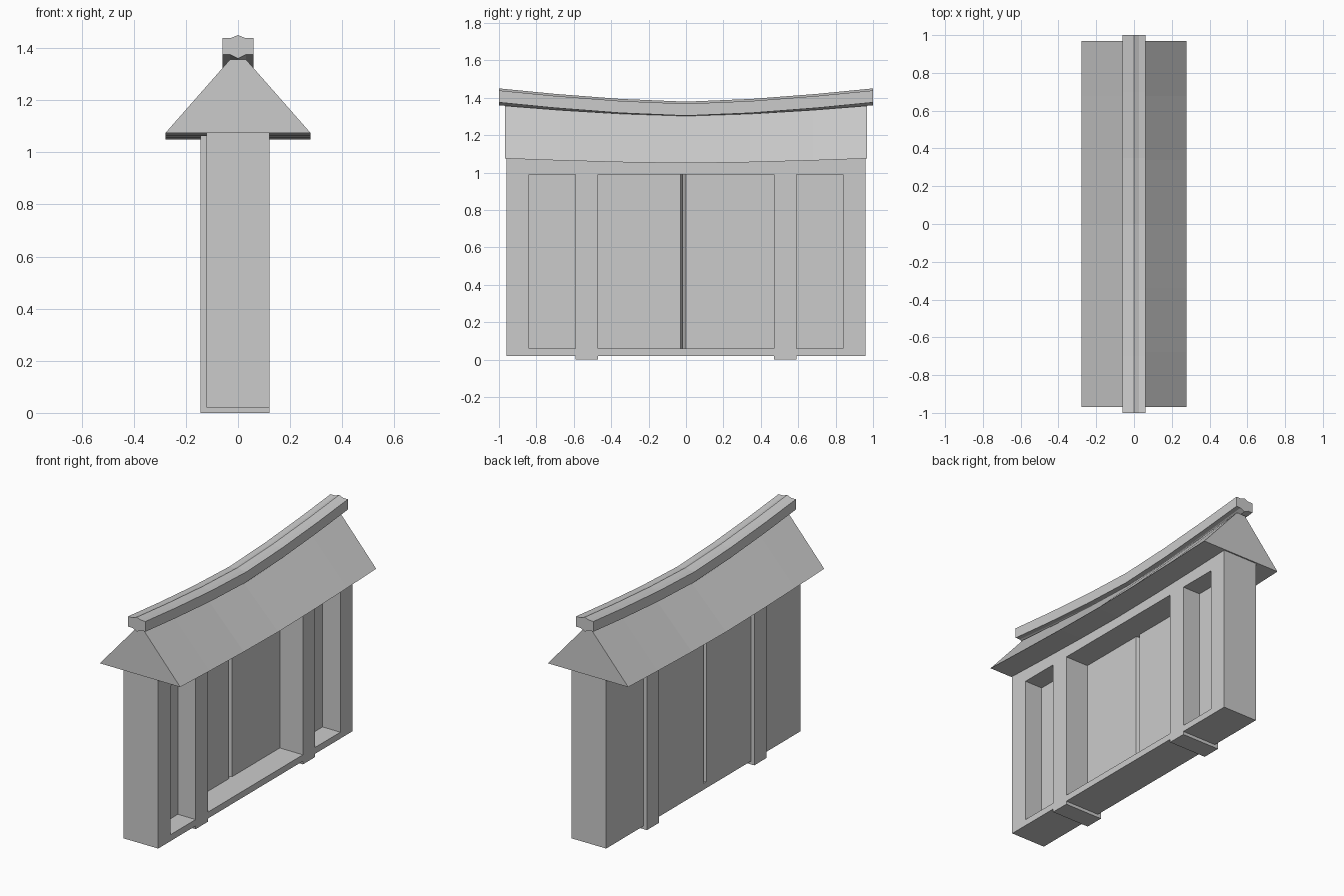
import bpy, bmesh

if "Cube" in bpy.data.objects:
    bpy.data.objects.remove(bpy.data.objects["Cube"])


def finish(name, bm):
    bmesh.ops.recalc_face_normals(bm, faces=bm.faces)
    mesh = bpy.data.meshes.new(name)
    bm.to_mesh(mesh)
    bm.free()
    ob = bpy.data.objects.new(name, mesh)
    bpy.context.collection.objects.link(ob)
    return ob


def loft(name, sections):
    """Skin equal-length closed sections and cap both ends."""
    bm = bmesh.new()
    rings = [[bm.verts.new(p) for p in s] for s in sections]
    n = len(rings[0])
    for a, b in zip(rings, rings[1:]):
        for i in range(n):
            j = (i + 1) % n
            bm.faces.new((a[i], a[j], b[j], b[i]))
    bm.faces.new(rings[0])
    bm.faces.new(rings[-1])
    return finish(name, bm)


def prism(name, outline, z0, z1):
    return loft(name, [[(x, y, z) for x, y in outline] for z in (z0, z1)])


def box(name, x0, x1, y0, y1, z0, z1):
    return prism(name, [(x0, y0), (x1, y0), (x1, y1), (x0, y1)], z0, z1)


W = 0.12          # half thickness of the wall
L = 0.96          # half length of the wall
Z0, Z1 = 0.06, 0.99

# Wall frame: sill, top beam, mirrored posts and recessed side panels
box("sill", -W, W, -L, L, 0.02, Z0)
box("top_beam", -W, W, -L, L, Z1, 1.085)
for side, s in (("front", -1), ("back", 1)):
    def span(a, b):
        return sorted((s * a, s * b))
    box(side + "_end_post", -W, W, *span(0.84, L), Z0, Z1)
    box(side + "_gate_post", -0.143, W, *span(0.47, 0.59), 0.0, 1.065)
    box(side + "_side_panel", -W, -0.003, *span(0.59, 0.84), Z0, Z1)

# Pair of doors meeting at a narrow groove seen on both faces
XF, XM = -0.04, -0.08
prism("front_door", [(-W, -0.47), (XF, -0.47), (XF, -0.03),
                     (XM, -0.016), (-W, -0.03)], Z0, Z1)
prism("back_door", [(-W, 0.47), (XF, 0.47), (XF, 0.0),
                    (XM, -0.014), (-W, 0.0)], Z0, Z1)

# Sagging gable roof and overhanging ridge cap
stations = [-1, -0.7, -0.35, 0, 0.35, 0.7, 1]


def roof_section(t):
    k = abs(t) ** 1.5
    eave, top = 1.05 + 0.025 * k, 1.302 + 0.055 * k
    y = t * 0.968
    return [(-0.278, y, eave), (0.278, y, eave), (0.03, y, top), (-0.03, y, top)]


cap = [(-0.06, -0.075), (-0.03, -0.075), (0, -0.09), (0.03, -0.075), (0.06, -0.075),
       (0.06, -0.011), (0.027, -0.011), (0, 0), (-0.027, -0.011), (-0.06, -0.011)]


def cap_section(t):
    top = 1.379 + 0.071 * abs(t) ** 1.5
    return [(x, t, top + dz) for x, dz in cap]


loft("roof", [roof_section(t) for t in stations])
loft("ridge_cap", [cap_section(t) for t in stations])
